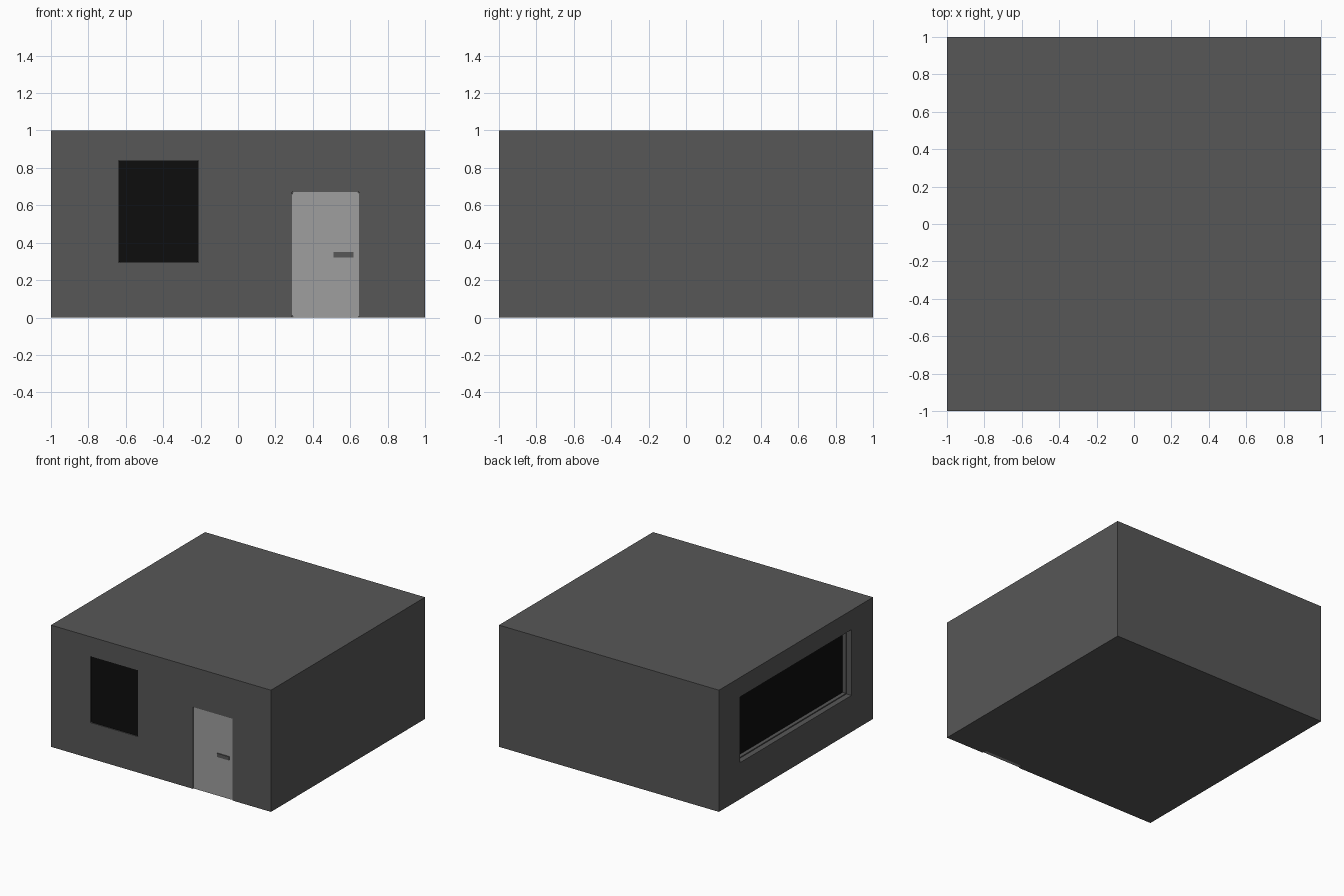
import bpy, bmesh
from mathutils import Vector

if "Cube" in bpy.data.objects:
    bpy.data.objects.remove(bpy.data.objects["Cube"])


def material(name, value):
    m = bpy.data.materials.new(name)
    m.diffuse_color = (value, value, value, 1)
    m.use_nodes = True
    m.node_tree.nodes["Principled BSDF"].inputs["Base Color"].default_value = m.diffuse_color
    return m


WALL = material("wall grey", 0.095)
DOOR = material("door light grey", 0.345)
GLASS = material("window black", 0.0043)


def box(name, lo, hi, mat, round_axis=None, radius=0.012):
    """Box between two corners; edges along round_axis are rounded."""
    lo, hi = Vector(lo), Vector(hi)
    bm = bmesh.new()
    bmesh.ops.create_cube(bm, size=1)
    for v in bm.verts:
        v.co = Vector((v.co[i] * (hi[i] - lo[i]) + (lo[i] + hi[i]) / 2 for i in range(3)))
    if round_axis is not None:
        edges = [e for e in bm.edges
                 if abs((e.verts[0].co - e.verts[1].co).normalized()[round_axis]) > 0.9]
        bmesh.ops.bevel(bm, geom=edges, offset=radius, segments=3,
                        profile=0.5, affect='EDGES')
    mesh = bpy.data.meshes.new(name)
    bm.to_mesh(mesh)
    bm.free()
    mesh.materials.append(mat)
    ob = bpy.data.objects.new(name, mesh)
    bpy.context.collection.objects.link(ob)
    return ob


# Solid building block
body = box("building", (-1, -1, 0), (1, 1, 1), WALL)


def pocket(name, lo, hi):
    """Cut a recess into the building."""
    cutter = box(name, lo, hi, WALL)
    cutter.hide_render = True
    cutter.hide_set(True)
    mod = body.modifiers.new(name, 'BOOLEAN')
    mod.operation = 'DIFFERENCE'
    mod.solver = 'EXACT'
    mod.object = cutter


# Recesses: front window, door, and a stepped one for the wide side window
pocket("front_window_cutter", (-0.64, -1.1, 0.295), (-0.21, -0.97, 0.84))
pocket("door_cutter", (0.29, -1.1, -0.1), (0.648, -0.97, 0.672))
pocket("side_window_cutter", (-1.1, -0.72, 0.30), (-0.955, 0.73, 0.84))
pocket("side_window_step_cutter", (-1.1, -0.712, 0.308), (-0.91, 0.722, 0.832))

# Front window pane
box("front_window", (-0.64, -0.992, 0.295), (-0.21, -0.965, 0.84), GLASS, 1)

# Door leaf and flat handle
box("door", (0.29, -0.992, 0), (0.648, -0.965, 0.672), DOOR, 1)
box("door_handle", (0.51, -1.0, 0.32), (0.617, -0.985, 0.35), WALL)

# Wide window pane deep in the left wall
box("side_window", (-0.925, -0.712, 0.308), (-0.905, 0.722, 0.832), GLASS)
